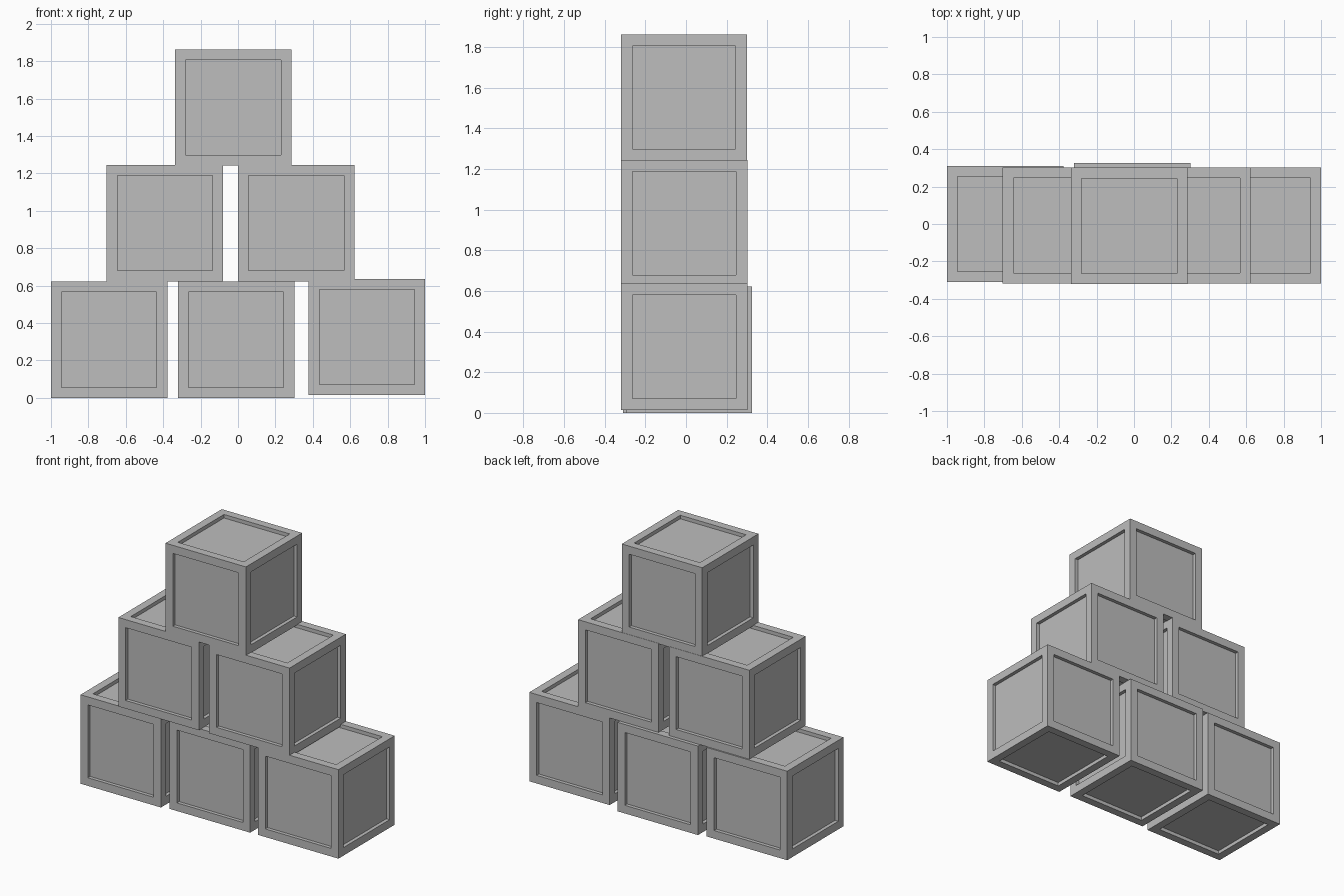
import bpy
import bmesh

cube = bpy.data.objects.get("Cube")
if cube:
    bpy.data.objects.remove(cube, do_unlink=True)

SIZE = 0.622
BORDER = 0.08
DEPTH = 0.025

grey = bpy.data.materials.new("plain_grey")
grey.use_nodes = True
colour = (0.51, 0.51, 0.51, 1)
grey.diffuse_color = colour
grey.node_tree.nodes["Principled BSDF"].inputs["Base Color"].default_value = colour


def make_crate(name, location):
    """Cube crate with a sunken square panel on every side."""
    bm = bmesh.new()
    bmesh.ops.create_cube(bm, size=SIZE)
    sides = bm.faces[:]
    # Flat frame around each panel
    bmesh.ops.inset_individual(bm, faces=sides, thickness=BORDER)
    # Straight recess walls
    panels = bmesh.ops.extrude_discrete_faces(bm, faces=sides)["faces"]
    for panel in panels:
        panel.normal_update()
        shift = panel.normal * -DEPTH
        bmesh.ops.translate(bm, verts=panel.verts[:], vec=shift)
    bmesh.ops.recalc_face_normals(bm, faces=bm.faces[:])
    mesh = bpy.data.meshes.new(name)
    bm.to_mesh(mesh)
    bm.free()
    mesh.materials.append(grey)
    crate = bpy.data.objects.new(name, mesh)
    crate.location = location
    bpy.context.collection.objects.link(crate)


# Crate centres in x and y, with the height of the underside
crates = {
    "bottom_right_crate": (-0.689, 0.0, 0.0),
    "bottom_middle_crate": (-0.01, 0.015, 0.0),
    "bottom_left_crate": (0.689, -0.008, 0.014),
    "middle_right_crate": (-0.391, -0.008, 0.623),
    "middle_left_crate": (0.311, -0.008, 0.623),
    "top_crate": (-0.025, -0.01, 1.241),
}
for name, (x, y, base) in crates.items():
    make_crate(name, (x, y, base + SIZE / 2))
